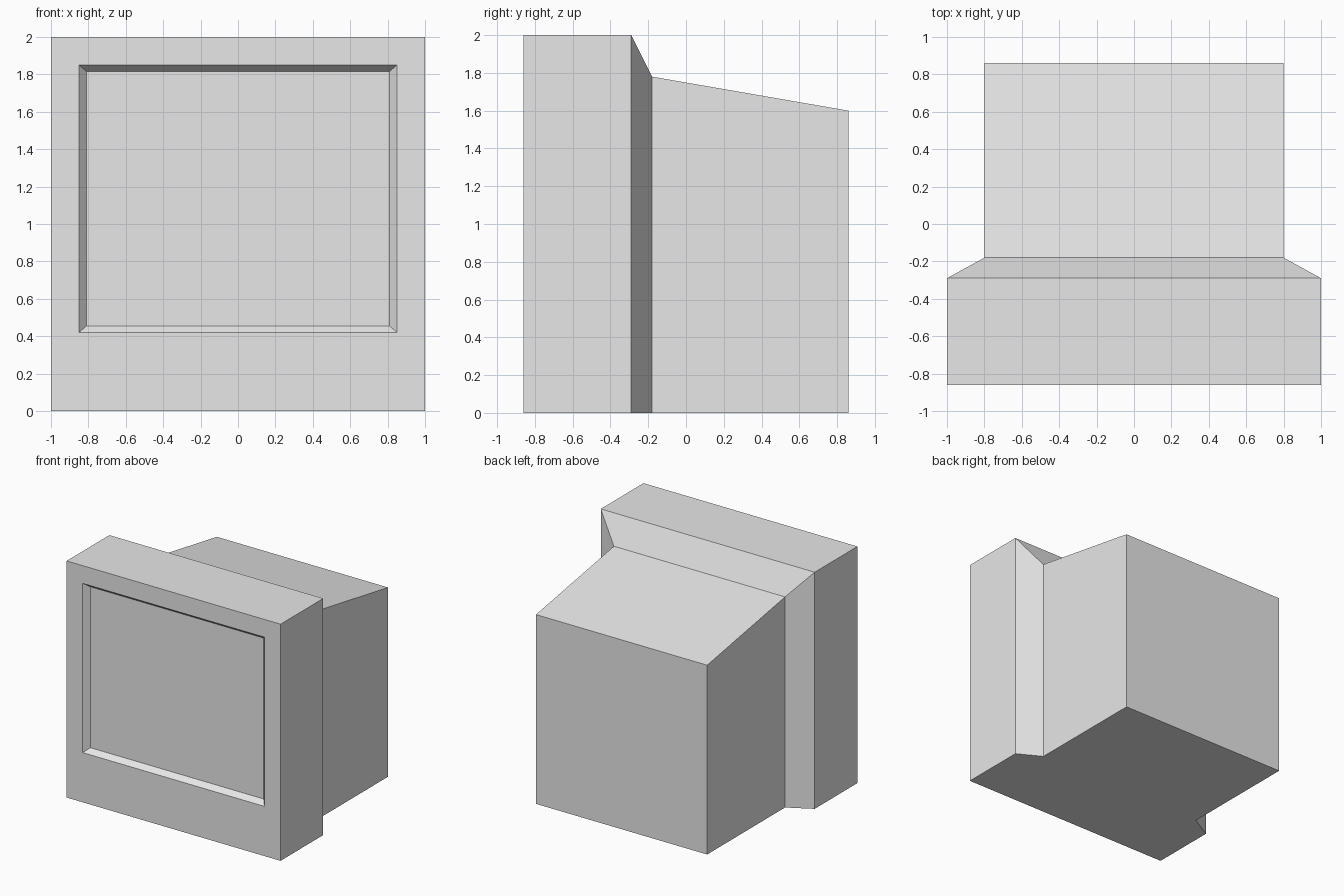
import bpy
import bmesh

cube = bpy.data.objects.get("Cube")
if cube:
    bpy.data.objects.remove(cube, do_unlink=True)

grey = bpy.data.materials.new("light_grey")
grey.use_nodes = True
colour = (0.8, 0.8, 0.8, 1)
grey.diffuse_color = colour
grey.node_tree.nodes["Principled BSDF"].inputs["Base Color"].default_value = colour


def loft(name, sections, cap_last=False):
    """Join rectangles (y, half width, bottom, top), listed front to back."""
    bm = bmesh.new()
    rings = [[bm.verts.new(p) for p in ((-w, y, lo), (w, y, lo), (w, y, hi), (-w, y, hi))]
             for y, w, lo, hi in sections]
    for a, b in zip(rings, rings[1:]):
        for i in range(4):
            j = (i + 1) % 4
            bm.faces.new((a[j], a[i], b[i], b[j]))
    if cap_last:
        bm.faces.new(rings[-1][::-1])
    mesh = bpy.data.meshes.new(name)
    bm.to_mesh(mesh)
    bm.free()
    mesh.materials.append(grey)
    obj = bpy.data.objects.new(name, mesh)
    bpy.context.collection.objects.link(obj)
    return obj


# Shared outlines
screen_rim = (-0.815, 0.81, 0.455, 1.815)
opening = (-0.86, 0.85, 0.42, 1.85)
front_edge = (-0.86, 1.0, 0.0, 2.0)
bezel_back = (-0.29, 1.0, 0.0, 2.0)
neck = (-0.18, 0.8, 0.0, 1.78)
rear = (0.86, 0.8, 0.0, 1.6)

# Deep front frame with its bevelled recess
loft("front_bezel", [screen_rim, opening, front_edge, bezel_back])

# Tapered neck and sloping rear case
loft("rear_housing", [bezel_back, neck, rear], cap_last=True)

# Flat screen at the bottom of the recess
y, w, lo, hi = screen_rim
screen = bpy.data.meshes.new("screen")
screen.from_pydata([(-w, y, lo), (w, y, lo), (w, y, hi), (-w, y, hi)], [], [(0, 1, 2, 3)])
screen.materials.append(grey)
bpy.context.collection.objects.link(bpy.data.objects.new("screen", screen))
